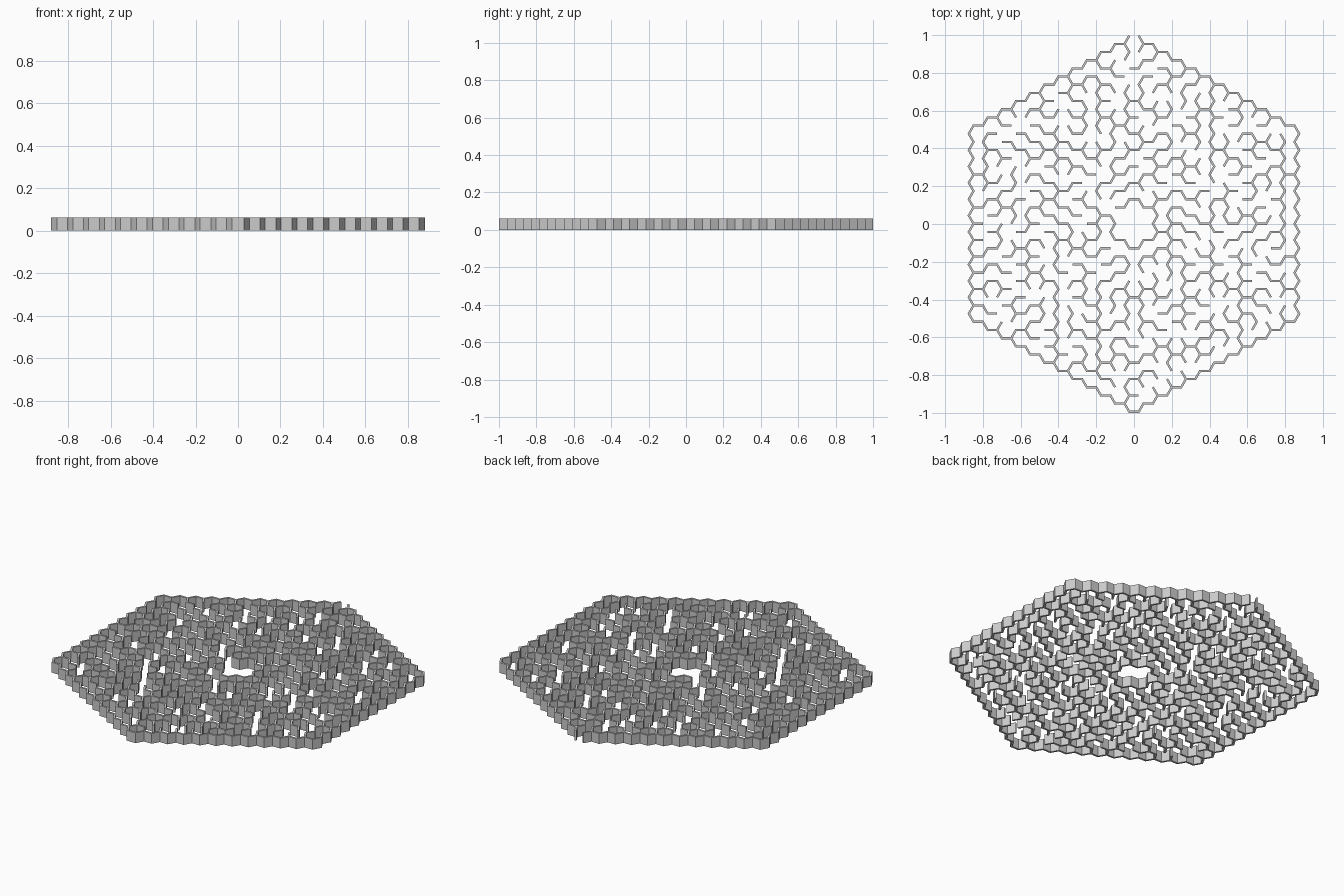
import bpy, bmesh, math, random

if "Cube" in bpy.data.objects:
    bpy.data.objects.remove(bpy.data.objects["Cube"])

random.seed(11)
N, S, T, H = 11, 0.04998, 0.0115, 0.061  # rings, cell side, wall thickness, wall height
R3 = math.sqrt(3)
DIRS = [(1, 0), (0, 1), (-1, 1), (-1, 0), (0, -1), (1, -1)]

cells = {(q, r) for q in range(-N, N + 1) for r in range(-N, N + 1) if abs(q + r) <= N}
room = {(0, 0)} | set(DIRS)              # open chamber in the middle


def corner(cell, k):
    """Integer lattice key of the k-th corner of a cell."""
    q, r = cell
    a = math.radians(60 * k)
    return (round(3 * q + 2 * math.cos(a)),
            round(2 * r + q + 2 * math.sin(a) / R3))


def pos(key):
    return key[0] * S / 2, key[1] * S * R3 / 2


# zigzag runs that stay mostly solid: (x, y from, y to)
RUNS = [(0.79, -0.45, 0.42), (-0.19, 0.5, 0.8), (0.41, 0.4, 0.75),
        (0.41, -0.36, -0.1), (-0.41, -0.76, -0.45), (-0.11, -0.8, -0.6),
        (0.56, -0.6, -0.4), (-0.19, -0.6, -0.3), (-0.79, 0.2, 0.42)]


def weight(a, b, p, q):
    x, y = (p[0] + q[0]) / 2, (p[1] + q[1]) / 2
    w = random.random()
    if a in room or b in room:
        w += 0.7
    if any(abs(x - rx) < 0.03 and y0 < y < y1 for rx, y0, y1 in RUNS) and abs(p[1] - q[1]) > 0.01:
        w += 0.5
    if x < -0.3 and abs(y) < 0.6 and abs(p[1] - q[1]) < 0.01:
        w += 0.15
    return w


# collect borders and inner walls
walls, inner = set(), []
for c in sorted(cells):
    for k, d in enumerate(DIRS):
        n = (c[0] + d[0], c[1] + d[1])
        e = (corner(c, k), corner(c, (k + 1) % 6))
        if n not in cells:
            if not (c == (0, N) and k == 1):     # entrance at the top
                walls.add(e)
        elif k < 3:
            if not (c in room and n in room):
                inner.append((weight(c, n, pos(e[0]), pos(e[1])), c, n, e))

# carve a spanning tree of passages, keep the remaining walls
parent = {c: ((0, 0) if c in room else c) for c in cells}


def find(c):
    while parent[c] != c:
        parent[c] = parent[parent[c]]
        c = parent[c]
    return c


for w, a, b, e in sorted(inner):
    ra, rb = find(a), find(b)
    if ra == rb:
        walls.add(e)
    else:
        parent[ra] = rb

# wall graph with mitred joints
links = {}
for a, b in sorted(walls):
    links.setdefault(a, []).append(b)
    links.setdefault(b, []).append(a)
bm = bmesh.new()
sides, centre = {}, {}
for v, ns in links.items():
    x, y = pos(v)
    ang = sorted((math.atan2(pos(n)[1] - y, pos(n)[0] - x), n) for n in ns)
    if len(ang) == 1:                            # square dead end
        a, n = ang[0]
        dx, dy = -math.sin(a) * T / 2, math.cos(a) * T / 2
        sides[v, n] = (bm.verts.new((x + dx, y + dy, 0)), bm.verts.new((x - dx, y - dy, 0)))
        continue
    left = []
    for i, (a, n) in enumerate(ang):
        d = (ang[(i + 1) % len(ang)][0] - a) % (2 * math.pi)
        m = T / 2 / math.sin(d / 2)
        left.append(bm.verts.new((x + m * math.cos(a + d / 2), y + m * math.sin(a + d / 2), 0)))
    for i, (a, n) in enumerate(ang):
        sides[v, n] = (left[i], left[i - 1])
    if len(ang) == 3:
        centre[v] = bm.verts.new((x, y, 0))

for a, b in sorted(walls):
    la, ra = sides[a, b]
    lb, rb = sides[b, a]
    loop = [ra, lb] + ([centre[b]] if b in centre else []) + [rb, la]
    loop += [centre[a]] if a in centre else []
    bm.faces.new(loop)

# raise the plan into walls
res = bmesh.ops.extrude_face_region(bm, geom=bm.faces[:], use_keep_orig=True)
top = [g for g in res["geom"] if isinstance(g, bmesh.types.BMVert)]
bmesh.ops.translate(bm, verts=top, vec=(0, 0, H))
bmesh.ops.translate(bm, verts=bm.verts[:], vec=(0, 0.0015, 0))
bmesh.ops.recalc_face_normals(bm, faces=bm.faces[:])
mesh = bpy.data.meshes.new("maze_walls")
bm.to_mesh(mesh)
bm.free()
bpy.context.collection.objects.link(bpy.data.objects.new("maze_walls", mesh))
